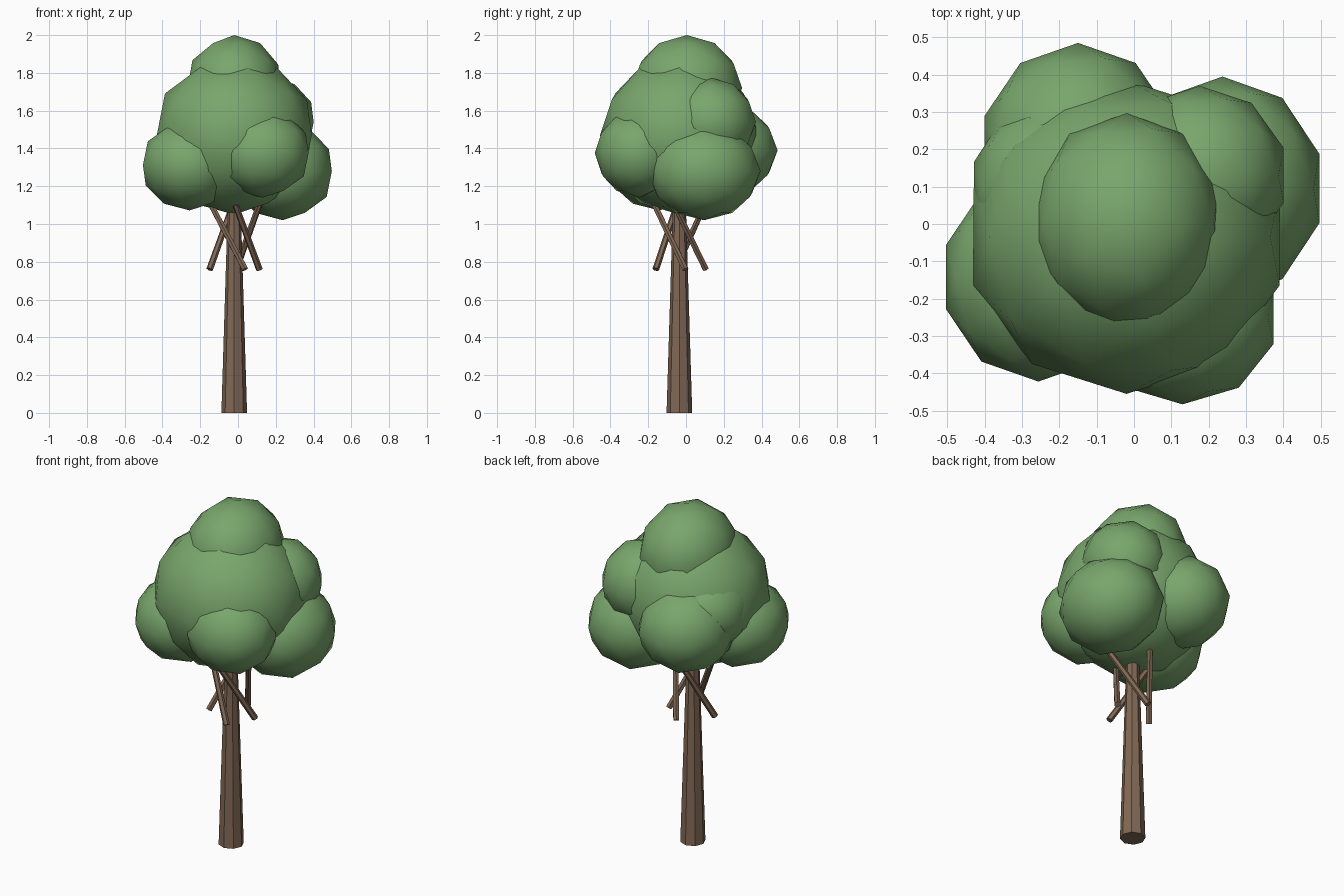
import bpy
from mathutils import Vector

if "Cube" in bpy.data.objects:
    bpy.data.objects.remove(bpy.data.objects["Cube"])


def material(name, color):
    m = bpy.data.materials.new(name)
    m.diffuse_color = (*color, 1)
    m.use_nodes = True
    m.node_tree.nodes["Principled BSDF"].inputs["Base Color"].default_value = m.diffuse_color
    return m


leaf_mat = material("leaf_green", (0.19, 0.38, 0.15))
bark_mat = material("bark_brown", (0.22, 0.14, 0.09))


def leaf_clump(name, center, radii):
    """Low-poly ball, stretched per axis and smooth shaded."""
    bpy.ops.mesh.primitive_ico_sphere_add(subdivisions=2, radius=1, location=center)
    ob = bpy.context.object
    ob.name = name
    ob.scale = radii
    bpy.ops.object.transform_apply(location=False, rotation=False, scale=True)
    bpy.ops.object.shade_smooth()
    ob.data.materials.append(leaf_mat)


def limb(name, start, end, r1, r2, sides):
    """Flat-sided tapered rod between two points."""
    a, b = Vector(start), Vector(end)
    d = b - a
    bpy.ops.mesh.primitive_cone_add(vertices=sides, radius1=r1, radius2=r2,
                                    depth=d.length, location=(a + b) / 2)
    ob = bpy.context.object
    ob.name = name
    ob.rotation_euler = d.to_track_quat('Z', 'Y').to_euler()
    ob.data.materials.append(bark_mat)


# Trunk
bpy.ops.mesh.primitive_cone_add(vertices=8, radius1=0.068, radius2=0.031,
                                depth=1.2, location=(-0.02, -0.035, 0.6))
trunk = bpy.context.object
trunk.name = "trunk"
trunk.data.materials.append(bark_mat)

# Branches: foot position (x, y) and lean per unit of height
branches = [
    ((-0.15, -0.055), (0.36, 0.45)),
    ((0.113, -0.003), (-0.37, -0.48)),
    ((0.038, -0.16), (-0.53, 0.33)),
    ((-0.01, 0.105), (0.36, -0.49)),
]
z0, z1 = 0.76, 1.15
for i, ((x, y), (lx, ly)) in enumerate(branches):
    h = z1 - z0
    limb(f"branch_{i + 1}", (x, y, z0), (x + lx * h, y + ly * h, z1),
         0.018, 0.016, 6)

# Crown
clumps = {
    "crown_main": ((-0.02, -0.035, 1.47), (0.431, 0.42, 0.42)),
    "crown_top": ((-0.02, 0.005, 1.72), (0.26, 0.292, 0.28)),
    "crown_right": ((0.237, 0.095, 1.28), (0.273, 0.30, 0.26)),
    "crown_left": ((-0.256, -0.142, 1.312), (0.26, 0.28, 0.24)),
    "crown_front": ((0.13, -0.25, 1.375), (0.256, 0.233, 0.235)),
    "crown_back": ((-0.15, 0.203, 1.39), (0.263, 0.282, 0.25)),
    "crown_upper_right": ((0.176, 0.13, 1.54), (0.236, 0.24, 0.235)),
    "crown_upper_left": ((-0.22, 0.09, 1.47), (0.22, 0.245, 0.22)),
}
for name, (center, radii) in clumps.items():
    leaf_clump(name, center, radii)
